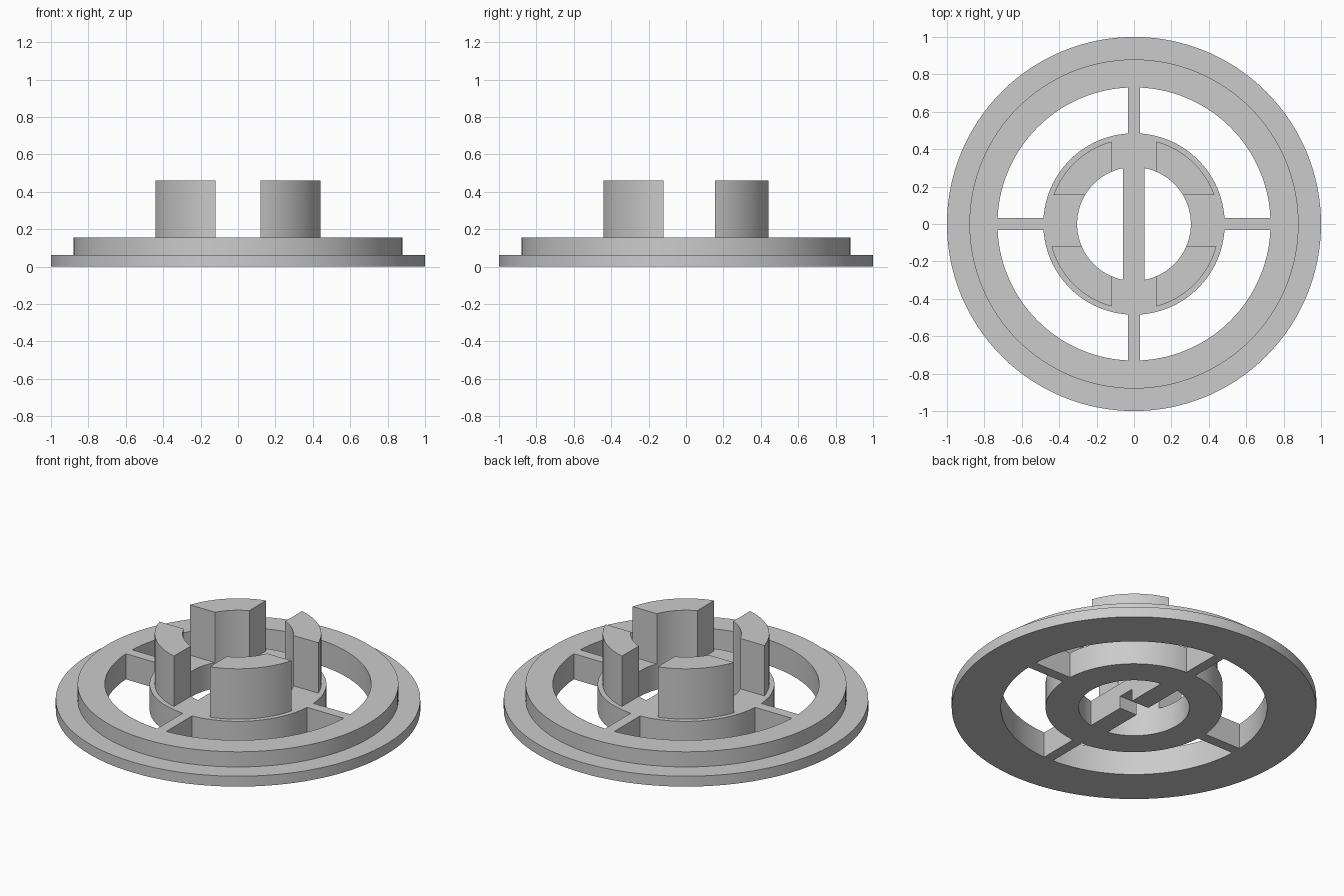
import bpy, bmesh
from math import sin, cos, pi, asin, acos

if "Cube" in bpy.data.objects:
    bpy.data.objects.remove(bpy.data.objects["Cube"])

SEG = 128
TOP = 0.155          # height of the wheel plate
HOLE, HUB = 0.304, 0.485
PRONG_R, PRONG_TOP = 0.457, 0.46

grey = bpy.data.materials.new("light grey")
grey.diffuse_color = (0.6, 0.6, 0.6, 1)
grey.use_nodes = True
grey.node_tree.nodes["Principled BSDF"].inputs["Base Color"].default_value = grey.diffuse_color


def make(name, bm):
    bmesh.ops.recalc_face_normals(bm, faces=bm.faces)
    me = bpy.data.meshes.new(name)
    bm.to_mesh(me)
    bm.free()
    ob = bpy.data.objects.new(name, me)
    bpy.context.collection.objects.link(ob)
    me.materials.append(grey)
    return ob


def lathe(name, profile):
    """Closed (radius, z) profile turned around the z axis."""
    bm = bmesh.new()
    rings = [[bm.verts.new((r * cos(2 * pi * i / SEG), r * sin(2 * pi * i / SEG), z))
              for r, z in profile] for i in range(SEG)]
    n = len(profile)
    for i in range(SEG):
        a, b = rings[i], rings[(i + 1) % SEG]
        for j in range(n):
            k = (j + 1) % n
            bm.faces.new((a[j], b[j], b[k], a[k]))
    return make(name, bm)


def extrude(name, outline, z0, z1):
    """Flat outline raised from z0 to z1."""
    bm = bmesh.new()
    face = bm.faces.new([bm.verts.new((x, y, z0)) for x, y in outline])
    top = bmesh.ops.extrude_face_region(bm, geom=[face])["geom"]
    bmesh.ops.translate(bm, vec=(0, 0, z1 - z0),
                        verts=[g for g in top if isinstance(g, bmesh.types.BMVert)])
    return make(name, bm)


def box(name, x0, x1, y0, y1, z0, z1):
    return extrude(name, [(x0, y0), (x1, y0), (x1, y1), (x0, y1)], z0, z1)


def combine(ob, other, op):
    """Apply a boolean and remove the second object."""
    bpy.context.view_layer.objects.active = ob
    m = ob.modifiers.new("bool", 'BOOLEAN')
    m.operation, m.solver, m.object = op, 'EXACT', other
    bpy.ops.object.modifier_apply(modifier=m.name)
    bpy.data.objects.remove(other)


def smooth(ob):
    bpy.ops.object.select_all(action='DESELECT')
    ob.select_set(True)
    bpy.context.view_layer.objects.active = ob
    bpy.ops.object.shade_smooth_by_angle(angle=0.5)


# Stepped outer rim
wheel = lathe("wheel_plate", [(0.73, 0), (1, 0), (1, 0.063), (0.88, 0.063),
                              (0.88, TOP), (0.73, TOP)])

# Hub ring
combine(wheel, lathe("hub_ring", [(HOLE, 0), (HUB, 0), (HUB, TOP), (HOLE, TOP)]), 'UNION')

# Four spokes
W = 0.031
for s in (-1, 1):
    a, b = sorted((s * 0.44, s * 0.78))
    combine(wheel, box("spoke", a, b, -W, W, 0, TOP), 'UNION')
    combine(wheel, box("spoke", -W, W, a, b, 0, TOP), 'UNION')

# Bar across the hub hole, notched underneath
bar = box("hub_bar", -0.06, 0.057, -0.36, 0.36, 0, TOP)
combine(bar, box("notch", -0.1, 0.1, -0.05, 0.05, -0.1, 0.075), 'DIFFERENCE')
combine(wheel, bar, 'UNION')
smooth(wheel)


# Four upright prongs: ring pieces trimmed along x and y
def prong(name, sx, sy, xmin, ymin, n=16):
    def arc(r):
        a0, a1 = asin(ymin / r), acos(xmin / r)
        return [(sx * r * cos(a0 + (a1 - a0) * i / n),
                 sy * r * sin(a0 + (a1 - a0) * i / n)) for i in range(n + 1)]
    smooth(extrude(name, arc(PRONG_R) + arc(HOLE)[::-1], TOP, PRONG_TOP))


for sx, side in ((-1, "left"), (1, "right")):
    prong("back_prong_" + side, sx, 1, 0.12, 0.155)
    prong("front_prong_" + side, sx, -1, 0.12, 0.12)
